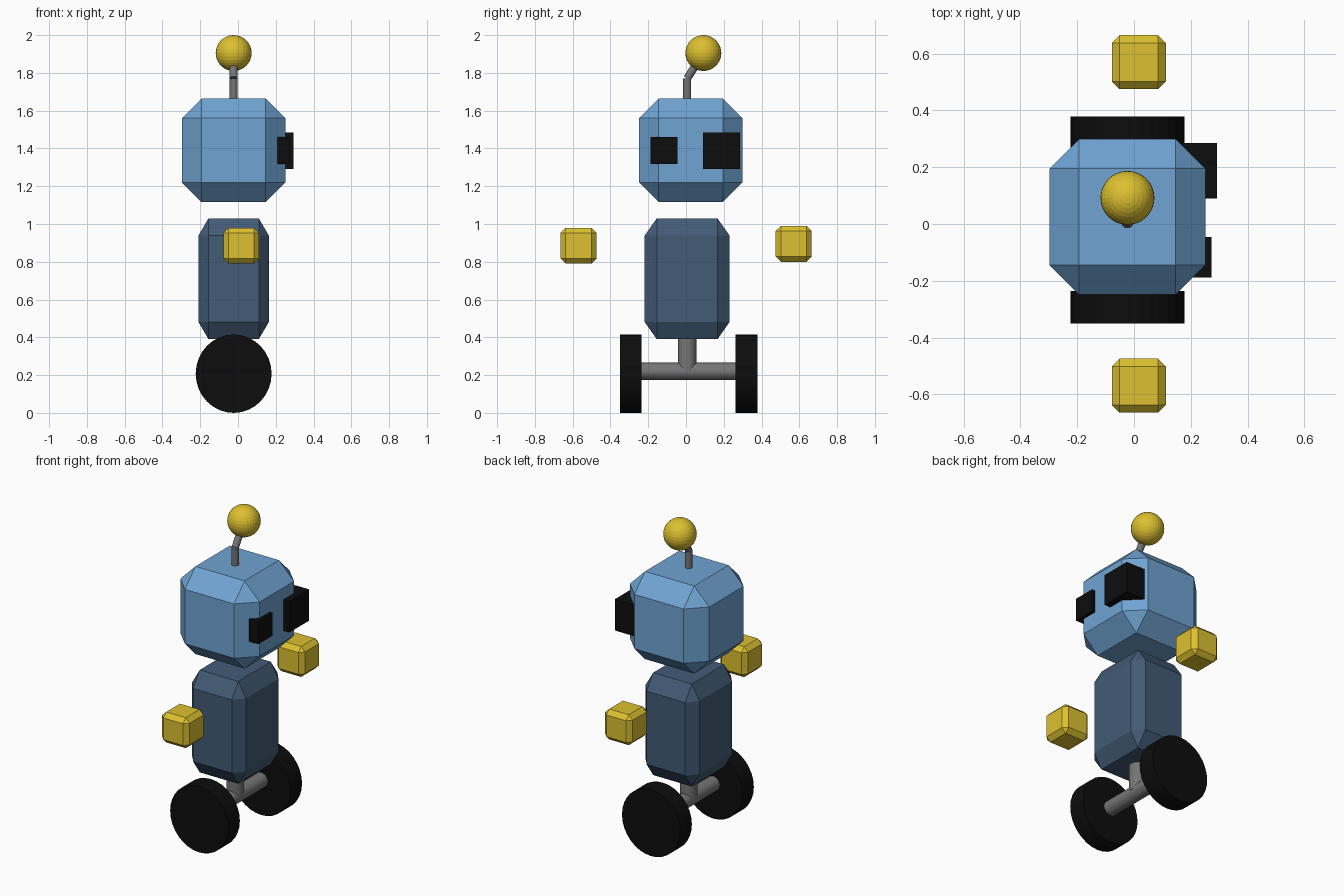
import bpy
import bmesh
from mathutils import Vector, Matrix

if "Cube" in bpy.data.objects:
    bpy.data.objects.remove(bpy.data.objects["Cube"], do_unlink=True)


def make_material(name, rgb):
    mat = bpy.data.materials.new(name)
    mat.use_nodes = True
    color = (*rgb, 1.0)
    mat.diffuse_color = color
    mat.node_tree.nodes["Principled BSDF"].inputs["Base Color"].default_value = color
    return mat


light_blue = make_material("light blue", (0.16, 0.37, 0.65))
dark_blue = make_material("dark blue", (0.055, 0.105, 0.18))
yellow = make_material("yellow", (0.72, 0.53, 0.03))
black = make_material("black", (0.004, 0.004, 0.004))
grey = make_material("grey", (0.18, 0.18, 0.18))


def finish(name, bm, mat):
    mesh = bpy.data.meshes.new(name)
    bm.to_mesh(mesh)
    bm.free()
    mesh.materials.append(mat)
    obj = bpy.data.objects.new(name, mesh)
    bpy.context.collection.objects.link(obj)
    return obj


def box(name, center, size, mat, chamfer=0.0):
    """Box whose chamfer is a fraction of each side."""
    bm = bmesh.new()
    bmesh.ops.create_cube(bm, size=1)
    if chamfer:
        bmesh.ops.bevel(bm, geom=bm.edges[:], offset=chamfer, segments=1,
                        profile=0.5, affect='EDGES')
    bmesh.ops.scale(bm, vec=size, verts=bm.verts)
    bmesh.ops.translate(bm, vec=center, verts=bm.verts)
    return finish(name, bm, mat)


def rod(name, start, end, radius, mat, stretch=1.0):
    """Cylinder between two points, optionally taller than wide."""
    start, end = Vector(start), Vector(end)
    axis = end - start
    bm = bmesh.new()
    bmesh.ops.create_cone(bm, cap_ends=True, segments=32, radius1=radius,
                          radius2=radius, depth=axis.length)
    turn = Vector((0, 0, 1)).rotation_difference(axis).to_matrix().to_4x4()
    place = (Matrix.Translation((start + end) / 2)
             @ Matrix.Diagonal((1, 1, stretch, 1)) @ turn)
    bmesh.ops.transform(bm, matrix=place, verts=bm.verts)
    return finish(name, bm, mat)


MID = -0.023  # shared centre line in x

# Head and body
box("head", (MID, 0.025, 1.39), (0.548, 0.548, 0.548), light_blue, 0.19)
box("body", (MID, 0.006, 0.71), (0.373, 0.45, 0.64), dark_blue, 0.143)

# Eyes, facing +x and sunk into the head
box("small_eye", (0.201, -0.117, 1.389), (0.142, 0.142, 0.142), black)
box("large_eye", (0.195, 0.188, 1.388), (0.195, 0.195, 0.195), black)

# Floating hands
box("right_hand", (0.017, -0.569, 0.885), (0.19, 0.19, 0.19), yellow, 0.143)
box("left_hand", (0.017, 0.570, 0.895), (0.19, 0.19, 0.19), yellow, 0.143)

# Wheels, axle and post
rod("right_wheel", (MID, -0.35, 0.2075), (MID, -0.236, 0.2075), 0.201, black, 1.033)
rod("left_wheel", (MID, 0.262, 0.2075), (MID, 0.378, 0.2075), 0.201, black, 1.033)
rod("axle", (MID, -0.25, 0.22), (MID, 0.28, 0.22), 0.046, grey)
rod("post", (MID, 0.006, 0.22), (MID, 0.006, 0.45), 0.049, grey)

# Bent antenna with a ball
elbow = (MID, 0.006, 1.77)
tip = Vector((MID, 0.092, 1.905))
rod("antenna_lower", (MID, 0.006, 1.6), elbow, 0.021, grey)
rod("antenna_upper", elbow, tip, 0.021, grey)
ball = bmesh.new()
bmesh.ops.create_uvsphere(ball, u_segments=32, v_segments=16, radius=0.095)
bmesh.ops.translate(ball, vec=tip, verts=ball.verts)
finish("antenna_ball", ball, yellow)
